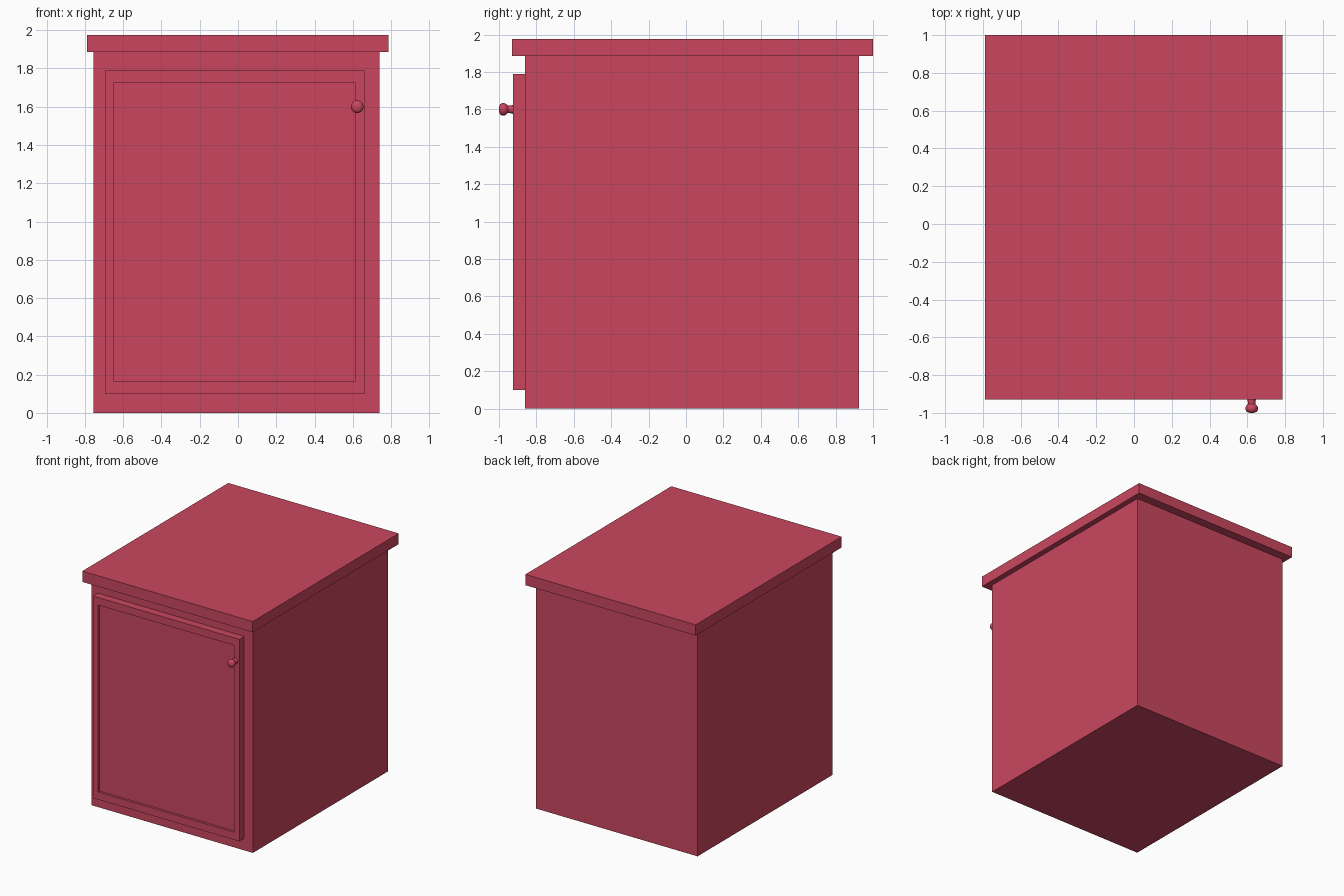
import bpy
import bmesh
from math import radians
from mathutils import Matrix, Vector

if "Cube" in bpy.data.objects:
    bpy.data.objects.remove(bpy.data.objects["Cube"], do_unlink=True)

# Single painted finish
paint = bpy.data.materials.new("raspberry_red")
paint.use_nodes = True
colour = (0.59, 0.062, 0.115, 1)
paint.diffuse_color = colour
paint.node_tree.nodes["Principled BSDF"].inputs["Base Color"].default_value = colour


def add_object(name, bm):
    bmesh.ops.recalc_face_normals(bm, faces=bm.faces)
    mesh = bpy.data.meshes.new(name)
    bm.to_mesh(mesh)
    bm.free()
    mesh.materials.append(paint)
    obj = bpy.data.objects.new(name, mesh)
    bpy.context.collection.objects.link(obj)
    return obj


def box(low, high):
    low, high = Vector(low), Vector(high)
    bm = bmesh.new()
    place = Matrix.Translation((low + high) / 2) @ Matrix.Diagonal((*(high - low), 1))
    bmesh.ops.create_cube(bm, size=1, matrix=place)
    return bm


# Cabinet body and overhanging top
add_object("cabinet_body", box((-0.755, -0.86, 0), (0.74, 0.925, 1.885)))
add_object("worktop", box((-0.79, -0.93, 1.885), (0.787, 1.0, 1.975)))

# Door with a recessed centre panel, its rails slightly wider than its stiles
door = box((-0.695, -0.925, 0.10), (0.66, -0.86, 1.79))
door.normal_update()
front = min(door.faces, key=lambda f: f.calc_center_median().y)
bmesh.ops.inset_region(door, faces=[front], thickness=0.067)
bmesh.ops.scale(door, vec=(1, 1, 0.98), verts=front.verts,
                space=Matrix.Translation((0, 0, -0.945)))
panel = bmesh.ops.extrude_discrete_faces(door, faces=[front])["faces"][0]
bmesh.ops.translate(door, vec=(0, 0.02, 0), verts=panel.verts)
add_object("door", door)

# Turned knob: radius and distance from the door
profile = [(0, 0), (0.024, 0), (0.021, 0.012), (0.02, 0.028), (0.028, 0.036),
           (0.033, 0.046), (0.033, 0.058), (0.027, 0.069), (0.015, 0.074), (0, 0.075)]
knob = bmesh.new()
points = [knob.verts.new((0.623, -0.925 - d, 1.6 + r)) for r, d in profile]
edges = [knob.edges.new(pair) for pair in zip(points, points[1:])]
bmesh.ops.spin(knob, geom=points + edges, cent=(0.623, -0.925, 1.6), axis=(0, 1, 0),
               angle=radians(360), steps=24, use_merge=True)
bmesh.ops.remove_doubles(knob, verts=knob.verts, dist=0.0005)
knob_obj = add_object("door_knob", knob)
bpy.ops.object.select_all(action="DESELECT")
knob_obj.select_set(True)
bpy.context.view_layer.objects.active = knob_obj
bpy.ops.object.shade_smooth_by_angle(angle=radians(40))
